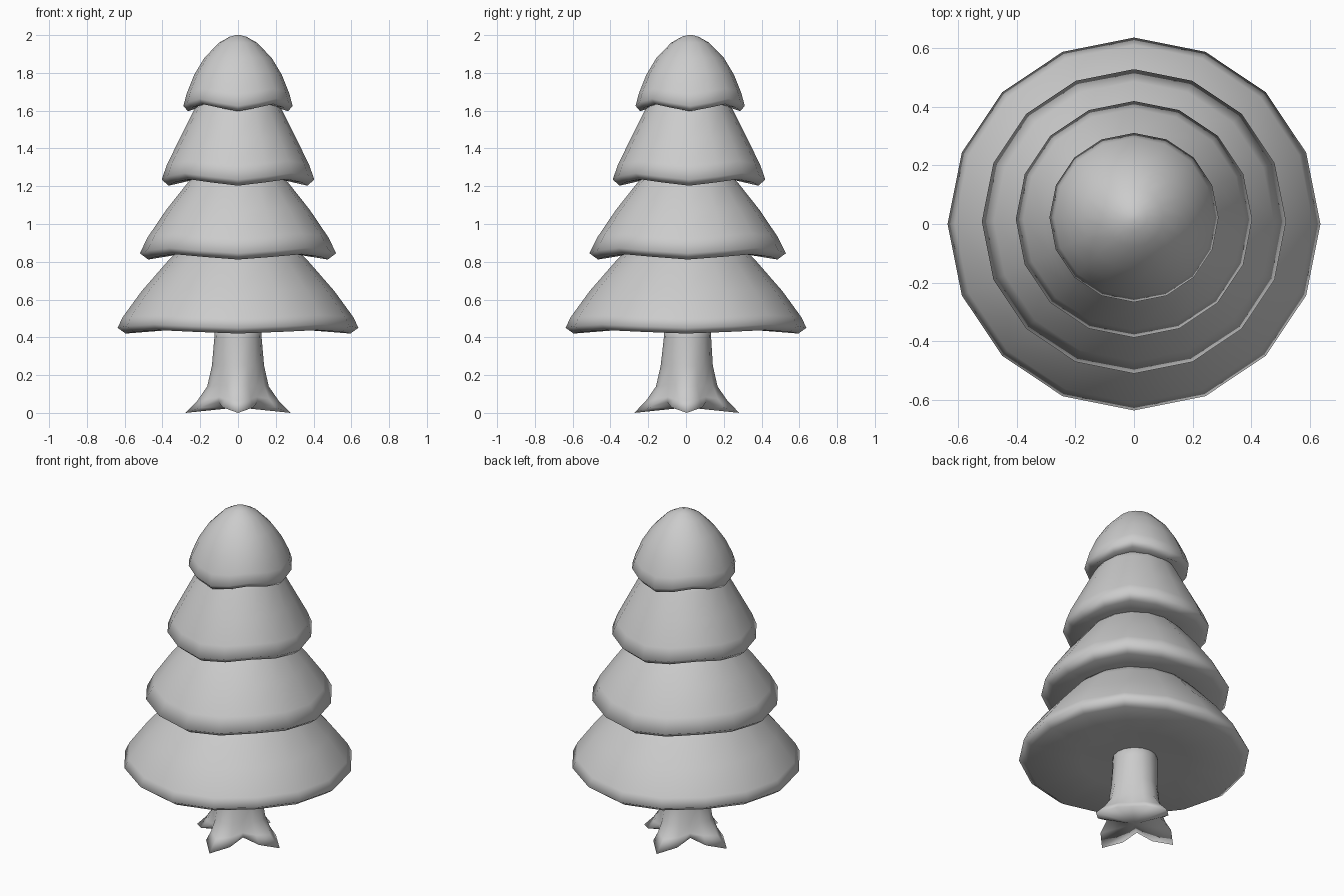
import bpy
import bmesh
from math import cos, sin, pi

if "Cube" in bpy.data.objects:
    bpy.data.objects.remove(bpy.data.objects["Cube"])

SIDES = 16


def lathe(name, rings):
    """Build a closed round shape from rings; each ring is a function angle -> (radius, z, y_shift).
    The first and last rings are capped with a fan to their centres."""
    bm = bmesh.new()
    loops = []
    for ring in rings:
        loop = []
        for i in range(SIDES):
            a = 2 * pi * i / SIDES
            r, z, dy = ring(a)
            loop.append(bm.verts.new((r * cos(a), r * sin(a) + dy, z)))
        loops.append(loop)
    for low, high in zip(loops, loops[1:]):
        for i in range(SIDES):
            j = (i + 1) % SIDES
            bm.faces.new((low[i], low[j], high[j], high[i]))
    for loop in (loops[0], loops[-1]):
        centre = bm.verts.new((0, sum(v.co.y for v in loop) / SIDES,
                               sum(v.co.z for v in loop) / SIDES))
        for i in range(SIDES):
            bm.faces.new((loop[i], loop[(i + 1) % SIDES], centre))
    bmesh.ops.recalc_face_normals(bm, faces=bm.faces)
    for f in bm.faces:
        f.smooth = True
    mesh = bpy.data.meshes.new(name)
    bm.to_mesh(mesh)
    bm.free()
    obj = bpy.data.objects.new(name, mesh)
    bpy.context.collection.objects.link(obj)
    return obj


def wavy(r, z, amp=0.0, dy=0.0):
    """Ring that dips at front, back and both sides."""
    return lambda a: (r, z - amp * cos(4 * a), dy)


def tier(name, profile, amp, dy):
    """Foliage skirt: the underside and rim follow the wave, which fades upwards."""
    fade = [0.0, 1.0, 1.0, 0.7, 0.3]
    rings = []
    for k, (r, z) in enumerate(profile):
        f = fade[k] if k < len(fade) else 0.0
        rings.append(wavy(r, z + amp * f, amp * f, dy))
    lathe(name, rings)


# Foliage: underside, lower rim, outer rim, shoulder, then up to the hidden top
tier("foliage_bottom", [(0.30, 0.445), (0.595, 0.42), (0.637, 0.45), (0.612, 0.505),
                        (0.51, 0.645), (0.375, 0.80), (0.31, 0.865)], 0.009, 0.0)
tier("foliage_lower", [(0.26, 0.85), (0.475, 0.812), (0.52, 0.845), (0.478, 0.93),
                       (0.38, 1.075), (0.265, 1.22), (0.21, 1.27)], 0.014, 0.009)
tier("foliage_upper", [(0.20, 1.245), (0.367, 1.203), (0.404, 1.235), (0.378, 1.31),
                       (0.31, 1.45), (0.235, 1.60), (0.19, 1.67)], 0.017, 0.016)
tier("foliage_top", [(0.15, 1.64), (0.265, 1.597), (0.289, 1.625), (0.272, 1.69),
                     (0.232, 1.79), (0.178, 1.88), (0.10, 1.96), (0.045, 1.991),
                     (0.012, 2.0)], 0.019, 0.022)

# Trunk flaring into four roots
def root(r_in, r_out, z_in, z_out):
    def ring(a):
        c = (1 + cos(4 * a)) / 2
        return r_in + (r_out - r_in) * c, z_in + (z_out - z_in) * c, 0.004
    return ring


lathe("trunk", [
    root(0.145, 0.278, 0.058, 0.0),
    root(0.142, 0.215, 0.085, 0.065),
    root(0.138, 0.163, 0.145, 0.14),
    root(0.130, 0.138, 0.25, 0.25),
    wavy(0.125, 0.40, dy=0.008),
    wavy(0.122, 0.48, dy=0.008),
])
